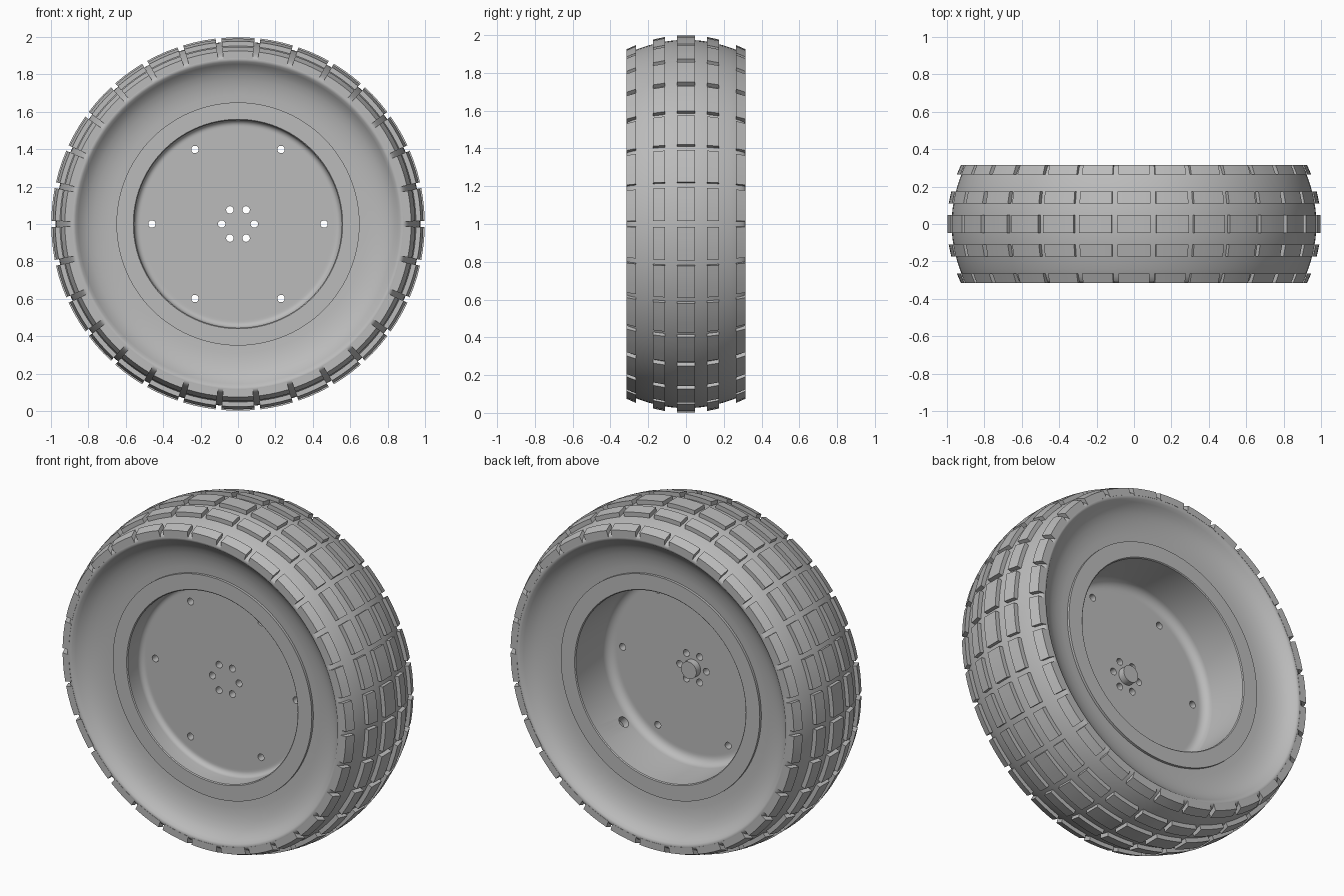
import bpy, bmesh, math
from mathutils import Matrix, Vector

if "Cube" in bpy.data.objects:
    bpy.data.objects.remove(bpy.data.objects["Cube"])

CENTRE_Z = 1.0
grey = bpy.data.materials.new("plain grey")
grey.diffuse_color = (0.5, 0.5, 0.5, 1)
grey.use_nodes = True
grey.node_tree.nodes["Principled BSDF"].inputs["Base Color"].default_value = grey.diffuse_color


def finish(name, bm):
    bmesh.ops.remove_doubles(bm, verts=bm.verts, dist=1e-5)
    bmesh.ops.recalc_face_normals(bm, faces=bm.faces)
    mesh = bpy.data.meshes.new(name)
    bm.to_mesh(mesh)
    bm.free()
    mesh.materials.append(grey)
    ob = bpy.data.objects.new(name, mesh)
    bpy.context.collection.objects.link(ob)
    return ob


def activate(ob):
    bpy.ops.object.select_all(action='DESELECT')
    ob.select_set(True)
    bpy.context.view_layer.objects.active = ob


def smooth(ob, angle=32):
    activate(ob)
    bpy.ops.object.shade_smooth_by_angle(angle=math.radians(angle))


def polar(r, y, a):
    return (r * math.cos(a), y, CENTRE_Z + r * math.sin(a))


def lathe(name, profile, closed, steps=120):
    """Revolve (radius, y) points around the axle."""
    bm = bmesh.new()
    rings = [[bm.verts.new(polar(r, y, 2 * math.pi * i / steps)) for r, y in profile]
             for i in range(steps)]
    n = len(profile)
    for i in range(steps):
        a, b = rings[i], rings[(i + 1) % steps]
        for j in range(n if closed else n - 1):
            k = (j + 1) % n
            bm.faces.new((a[j], a[k], b[k], b[j]))
    return finish(name, bm)


def arc(cr, cy, rad, a0, a1, n=6):
    return [(cr + rad * math.cos(math.radians(a0 + (a1 - a0) * i / n)),
             cy + rad * math.sin(math.radians(a0 + (a1 - a0) * i / n))) for i in range(n + 1)]


def crown(y):
    return 0.975 - 0.75 * y * y


# Tyre: dished sidewalls, rounded shoulders, crowned tread and hollow inside
side = [(0.645, 0.225), (0.69, 0.227), (0.73, 0.232), (0.77, 0.242), (0.805, 0.256),
        (0.835, 0.275), (0.855, 0.295), (0.868, 0.309), (0.88, 0.315), (0.893, 0.312),
        (0.903, 0.303)]
tread = [(crown(y), y) for y in (0.28 - 0.04 * i for i in range(15))]
inner = [(0.645, -0.19), (0.80, -0.21), (0.88, -0.22), (0.92, -0.12),
         (0.92, 0.12), (0.88, 0.22), (0.80, 0.21), (0.645, 0.19)]
tyre = lathe("tyre", side + tread + [(r, -y) for r, y in reversed(side)] + inner, True)
smooth(tyre, 40)

# Tread blocks: five rows of thirty curved blocks
bm = bmesh.new()
half = math.radians(5.1)
for y0, y1 in ((-0.315, -0.265), (-0.175, -0.11), (-0.047, 0.047), (0.11, 0.175), (0.265, 0.315)):
    base = 0.885 if abs(y0 + y1) > 0.5 else 0.93
    for i in range(30):
        mid = math.pi / 2 + i * math.pi / 15
        loops = []
        for s in (-1, -1 / 3, 1 / 3, 1):
            a = mid + s * half
            loops.append([bm.verts.new(polar(r, y, a)) for r, y in
                          ((base, y0), (crown(y0) + 0.025, y0),
                           (crown(y1) + 0.025, y1), (base, y1))])
        for a, b in zip(loops, loops[1:]):
            for j in range(4):
                k = (j + 1) % 4
                bm.faces.new((a[j], a[k], b[k], b[j]))
        bm.faces.new(loops[0])
        bm.faces.new(loops[-1])
smooth(finish("tread_blocks", bm), 30)

# Rim: centre disc, filleted barrel, flanges and hub boss in one revolved profile
profile = [(0, -0.115), (0.30, -0.115), (0.515, -0.115)]
profile += arc(0.525, -0.145, 0.03, 90, 0)
profile += [(0.555, -0.235), (0.56, -0.24), (0.65, -0.24), (0.65, -0.18), (0.60, -0.16),
            (0.60, 0.16), (0.65, 0.18), (0.65, 0.24), (0.56, 0.24), (0.555, 0.235)]
profile += arc(0.505, -0.015, 0.05, 0, -90)
profile += [(0.495, -0.065), (0.30, -0.065), (0.05, -0.065), (0.05, -0.025), (0, -0.025)]
rim = lathe("rim", profile, False)

# Cutter for the bolt holes and the valve hole
bm = bmesh.new()


def drill(pos, direction, rad, depth):
    rot = Vector((0, 0, 1)).rotation_difference(Vector(direction)).to_matrix().to_4x4()
    bmesh.ops.create_cone(bm, cap_ends=True, segments=20, radius1=rad, radius2=rad,
                          depth=depth, matrix=Matrix.Translation(pos) @ rot)


for i in range(6):
    for r in (0.087, 0.46):
        drill(polar(r, -0.09, i * math.pi / 3), (0, 1, 0), 0.02, 0.2)
d = math.sqrt(0.5)
drill(polar(0.58, 0.02, -math.pi / 4), (d, 0, -d), 0.032, 0.12)
cutter = finish("hole_cutter", bm)
cutter.hide_render = True

activate(rim)
mod = rim.modifiers.new("holes", 'BOOLEAN')
mod.operation = 'DIFFERENCE'
mod.solver = 'EXACT'
mod.object = cutter
bpy.ops.object.modifier_apply(modifier=mod.name)
bpy.data.objects.remove(cutter, do_unlink=True)
smooth(rim, 30)
